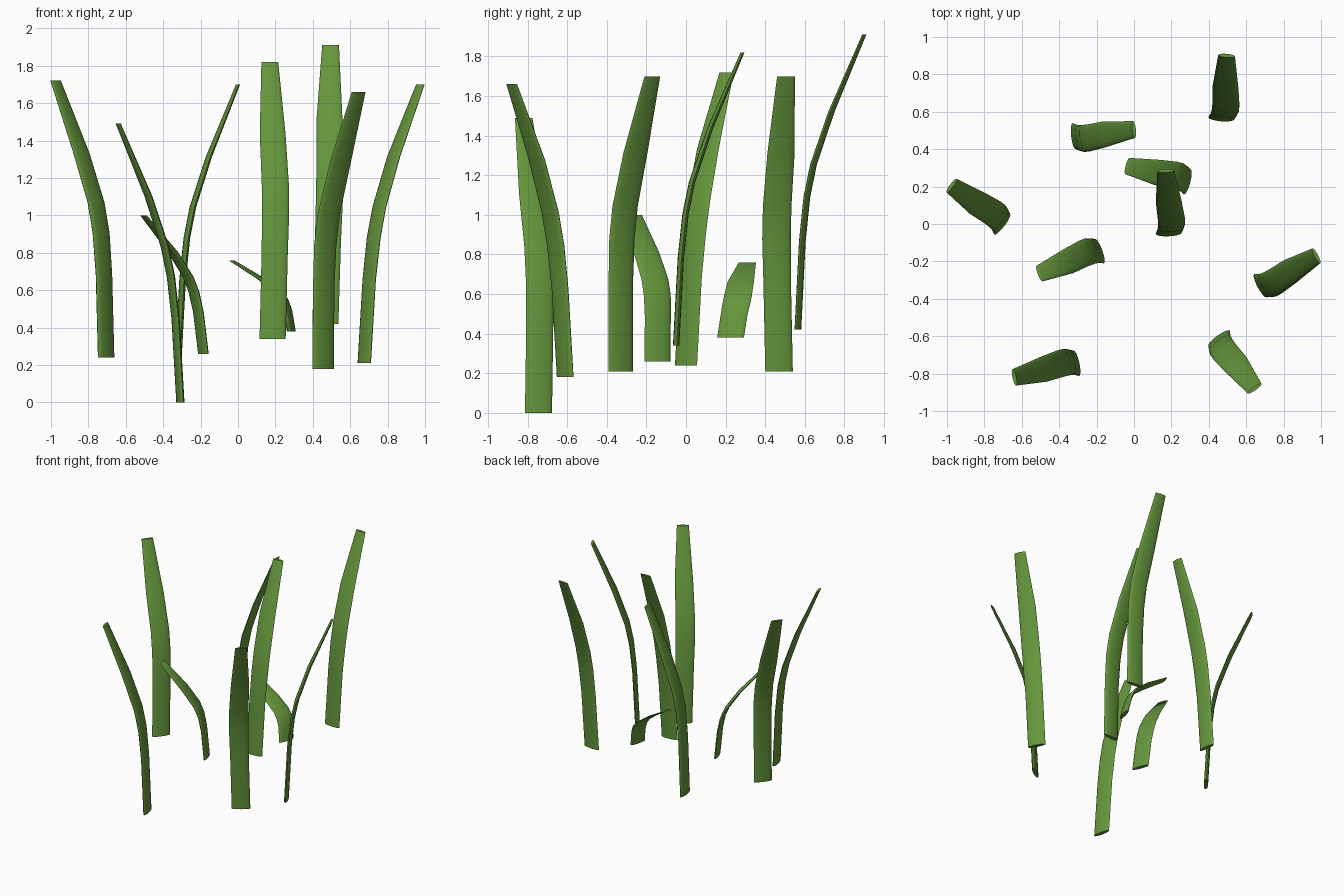
import bpy, bmesh, math
from mathutils import Vector

cube = bpy.data.objects.get("Cube")
if cube:
    bpy.data.objects.remove(cube, do_unlink=True)

green = bpy.data.materials.new("leaf_green")
green.use_nodes = True
color = (0.13, 0.305, 0.045, 1)
green.diffuse_color = color
green.node_tree.nodes["Principled BSDF"].inputs["Base Color"].default_value = color

SIDES = 16
# Blade rings: height fraction, bend fraction, sideways shift, width, thickness
RINGS = [
    (0.0, 0.0, 0.0, 0.14, 0.032),
    (0.3, 0.07, 0.012, 0.14, 0.032),
    (0.45, 0.14, 0.018, 0.145, 0.032),
    (0.56, 0.24, 0.018, 0.145, 0.032),
    (0.74, 0.51, 0.008, 0.138, 0.03),
    (1.0, 1.0, 0.0, 0.09, 0.02),
]


def grass_blade(name, base, tip):
    """Loft a flattened oval along a bent spine from base to tip."""
    base, tip = Vector(base), Vector(tip)
    run = Vector((tip.x - base.x, tip.y - base.y, 0))
    bend = run.normalized()
    side = Vector((bend.y, -bend.x, 0))
    bm = bmesh.new()
    loops = []
    for height, lean, shift, width, thick in RINGS:
        center = base + run * lean + side * shift
        center.z = base.z + (tip.z - base.z) * height
        loop = []
        for i in range(SIDES):
            a = math.tau * i / SIDES
            offset = side * (math.cos(a) * width / 2) + bend * (math.sin(a) * thick / 2)
            loop.append(bm.verts.new(center + offset))
        loops.append(loop)
    for low, high in zip(loops, loops[1:]):
        for i in range(SIDES):
            j = (i + 1) % SIDES
            bm.faces.new((low[i], low[j], high[j], high[i]))
    bm.faces.new(loops[0])
    bm.faces.new(loops[-1])
    bmesh.ops.recalc_face_normals(bm, faces=bm.faces)
    mesh = bpy.data.meshes.new(name)
    bm.to_mesh(mesh)
    bm.free()
    mesh.materials.append(green)
    obj = bpy.data.objects.new(name, mesh)
    bpy.context.collection.objects.link(obj)
    bpy.ops.object.select_all(action="DESELECT")
    obj.select_set(True)
    bpy.context.view_layer.objects.active = obj
    bpy.ops.object.shade_smooth_by_angle(angle=math.radians(50))


# Scattered blades, each given by its base and tip
grass_blade("blade_far_right", (-0.705, 0.0, 0.24), (-0.975, 0.205, 1.72))
grass_blade("blade_front_right", (-0.308, -0.745, 0.0), (-0.64, -0.82, 1.49))
grass_blade("blade_back_right", (-0.32, 0.47, 0.21), (0.0, 0.505, 1.7))
grass_blade("blade_short_right", (-0.185, -0.145, 0.26), (-0.505, -0.265, 1.0))
grass_blade("blade_shortest", (0.285, 0.225, 0.38), (-0.035, 0.31, 0.76))
grass_blade("blade_middle", (0.185, -0.05, 0.34), (0.17, 0.285, 1.82))
grass_blade("blade_back_left", (0.467, 0.565, 0.42), (0.495, 0.9, 1.91))
grass_blade("blade_front_left", (0.455, -0.61, 0.18), (0.645, -0.88, 1.66))
grass_blade("blade_far_left", (0.675, -0.33, 0.21), (0.975, -0.17, 1.7))
